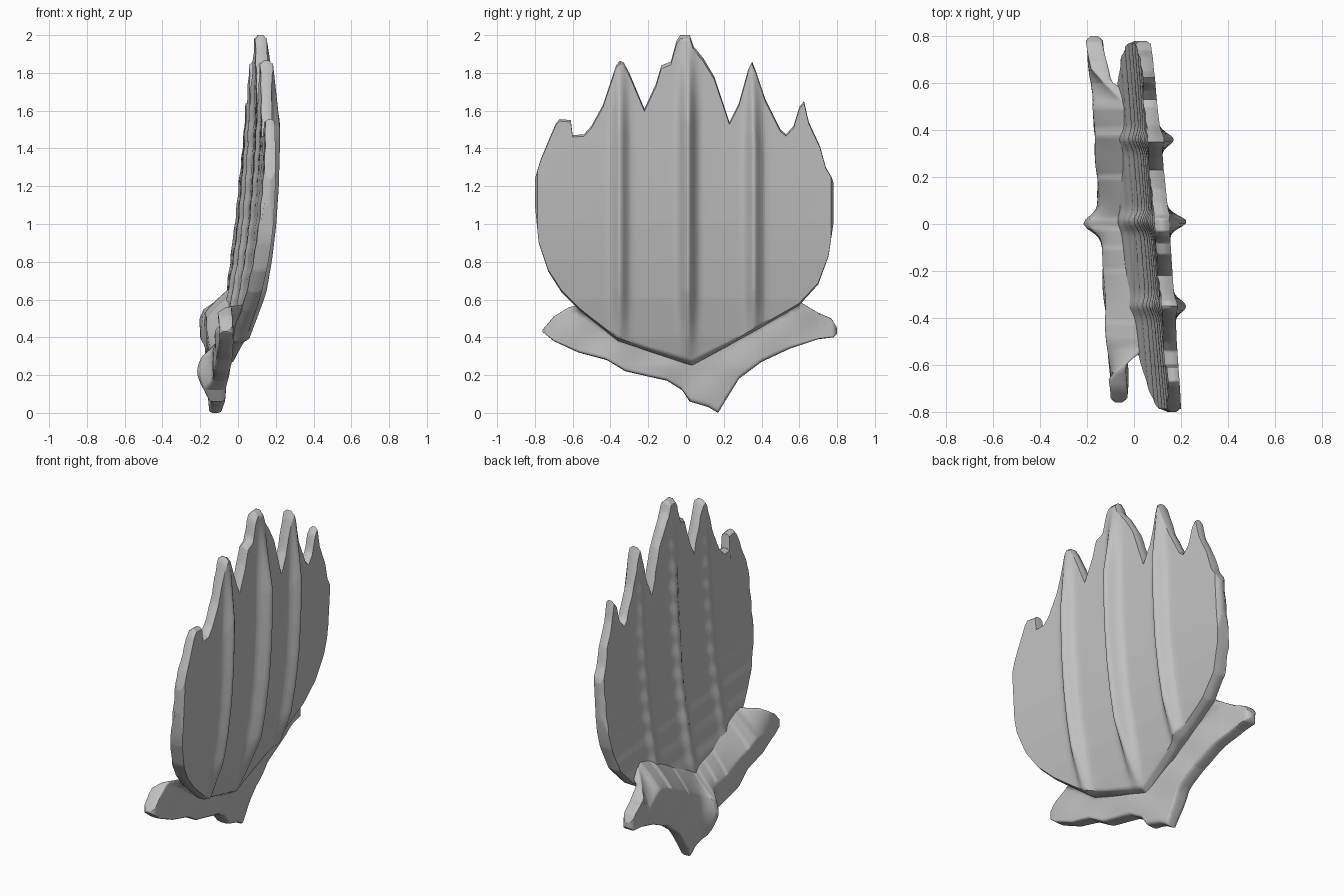
import bpy
import bmesh
from math import exp, sin

cube = bpy.data.objects.get("Cube")
if cube:
    bpy.data.objects.remove(cube, do_unlink=True)

grey = bpy.data.materials.new("plain grey")
grey.use_nodes = True
colour = (0.53, 0.53, 0.53, 1)
grey.diffuse_color = colour
grey.node_tree.nodes["Principled BSDF"].inputs["Base Color"].default_value = colour


def lerp(points, u):
    """Read a piecewise linear profile at u."""
    if u <= points[0][0]:
        return points[0][1]
    for (a, va), (b, vb) in zip(points, points[1:]):
        if u <= b:
            return va + (vb - va) * (u - a) / (b - a)
    return points[-1][1]


def scaled(points):
    """Turn hundredths into units."""
    return [(a / 100, b / 100) for a, b in points]


def bump(y, centre, width):
    return exp(-((y - centre) / width) ** 2)


def clamp(v):
    return min(1, max(0, v))


def make_sheet(name, lower, upper, surfaces, step, rows):
    """Solid sheet between two outlines; surfaces(y, z) gives back and front x."""
    first, last = lower[0][0], lower[-1][0]
    count = round((last - first) / step)
    stations = {first + (last - first) * i / count for i in range(count + 1)}
    stations |= {p[0] for p in lower + upper}
    stations |= {first + 0.012, last - 0.012}
    stations = sorted(stations)
    heights = [0, 0.01] + [i / rows for i in range(1, rows)] + [0.99, 1]
    bm = bmesh.new()
    back, front = [], []
    for i, y in enumerate(stations):
        low, high = lerp(lower, y), lerp(upper, y)
        back_column, front_column = [], []
        for j, t in enumerate(heights):
            z = low + (high - low) * t
            xb, xf = surfaces(y, z)
            # Thin the rim so that it reads as rounded
            rim = min(i, j, len(stations) - 1 - i, len(heights) - 1 - j)
            inset = (xf - xb) * max(0, 0.28 - 0.2 * rim)
            back_column.append(bm.verts.new((xb + inset, y, z)))
            front_column.append(bm.verts.new((xf - inset, y, z)))
        back.append(back_column)
        front.append(front_column)
    for grid in (back, front):
        for a, b in zip(grid, grid[1:]):
            for j in range(len(heights) - 1):
                bm.faces.new((a[j], b[j], b[j + 1], a[j + 1]))
    # Close the rim all the way round

    def ring(g):
        return ([c[0] for c in g] + g[-1][1:]
                + [c[-1] for c in reversed(g[:-1])] + g[0][-2:0:-1])

    rb, rf = ring(back), ring(front)
    for k in range(len(rb)):
        bm.faces.new((rb[k - 1], rb[k], rf[k], rf[k - 1]))
    bmesh.ops.recalc_face_normals(bm, faces=bm.faces)
    mesh = bpy.data.meshes.new(name)
    bm.to_mesh(mesh)
    bm.free()
    mesh.materials.append(grey)
    obj = bpy.data.objects.new(name, mesh)
    bpy.context.collection.objects.link(obj)
    bpy.ops.object.select_all(action="DESELECT")
    obj.select_set(True)
    bpy.context.view_layer.objects.active = obj
    bpy.ops.object.shade_smooth_by_angle(angle=1.1)
    return obj


# Petal fan: pointed tips above, shallow V below, leaning curve in depth
fan_top = scaled([
    (-80, 124), (-77, 134), (-72, 146), (-69, 153), (-67, 155.5), (-61, 155),
    (-60, 147), (-54, 147.5), (-50, 152), (-44, 163), (-37, 184), (-35, 186.5),
    (-33, 185.5), (-30, 180), (-22, 161), (-16, 174), (-13, 184), (-8, 186),
    (-5, 197), (-3, 200), (2, 200), (4, 194), (9, 188), (15, 178), (23, 154),
    (28, 164), (33, 182), (35, 186), (37, 181), (42, 166), (50, 150),
    (53, 147.5), (57, 152), (60, 162), (62.5, 165), (65, 154), (71, 141),
    (74, 130), (77, 125), (78, 122)])
fan_bottom = scaled([
    (-80, 110), (-78, 90), (-73, 75), (-66, 64), (-56, 54), (-36, 38),
    (-15, 31), (3, 25), (36, 43), (60, 57), (70, 68), (75.5, 83), (78, 100)])
lean = scaled([(25, -7.5), (40, -2.5), (60, 2.5), (80, 6), (100, 8.5),
               (120, 10), (140, 11), (160, 11.5), (200, 12)])
ribs = [(-0.35, 0.05), (0.01, 0.075), (0.36, 0.055)]


def fan_middle(y, z):
    return lerp(lean, z) - 0.082 * y


def fan_surfaces(y, z):
    middle = fan_middle(y, z)
    # Outer petals grow thinner towards their tips
    half = (0.04 - 0.012 * max(0, z - 1.2)
            - 0.016 * abs(y) * clamp((z - 0.9) / 0.6))
    below_tip = min(lerp(fan_top, y), 1.9) - z
    fade = clamp((z - 0.25) / 0.4) * clamp(0.2 + below_tip / 0.45)
    rib = fade * sum(h * bump(y, c, 0.036) for c, h in ribs)
    ripple = 0.002 * sin(z * 50)
    return middle - half - 0.3 * rib + ripple, middle + half + rib


make_sheet("petal_fan", fan_bottom, fan_top, fan_surfaces, 0.0125, 90)

# Base: two swept wings meeting in a pointed stem, melting into the fan's back
base_bottom = scaled([
    (-76, 43), (-70, 38), (-57, 32), (-42, 28), (-32, 22), (-10, 17),
    (-2, 12), (2, 6), (12, 3), (17, 0), (20, 5), (28, 18), (40, 27),
    (55, 34), (70, 39), (78, 40), (80, 42)])
base_top = scaled([
    (-76, 44), (-70, 51), (-62, 56), (-50, 58), (-20, 48), (0, 44),
    (20, 53), (38, 64), (50, 67), (60, 59), (70, 53), (77, 50), (80, 45)])


def base_surfaces(y, z):
    middle = -0.11 - 0.06 * y - 0.08 * max(0, y - 0.6)
    inner = max(0, 1 - (y / 0.8) ** 2)
    spine = 0.072 * bump(y, 0, 0.045) * bump(z, 0.22, 0.12)
    wobble = 0.006 * sin(y * 17) * sin(z * 19)
    back = middle - 0.034 - spine + wobble
    front = middle + 0.034 + 0.024 * inner * clamp(z / 0.25) + wobble
    # Away from the wing tips, reach into the fan and slope up to it
    joined = clamp((0.66 - abs(y)) / 0.14)
    target = fan_middle(y, z)
    reach = joined * clamp((z - lerp(fan_bottom, y)) / 0.04)
    front += reach * max(0, target - front)
    slope = joined * clamp((z - lerp(base_top, y) + 0.14) / 0.14)
    back += slope * max(0, target - 0.03 - back)
    return back, max(front, back + 0.02)


make_sheet("winged_base", base_bottom, base_top, base_surfaces, 0.02, 30)
